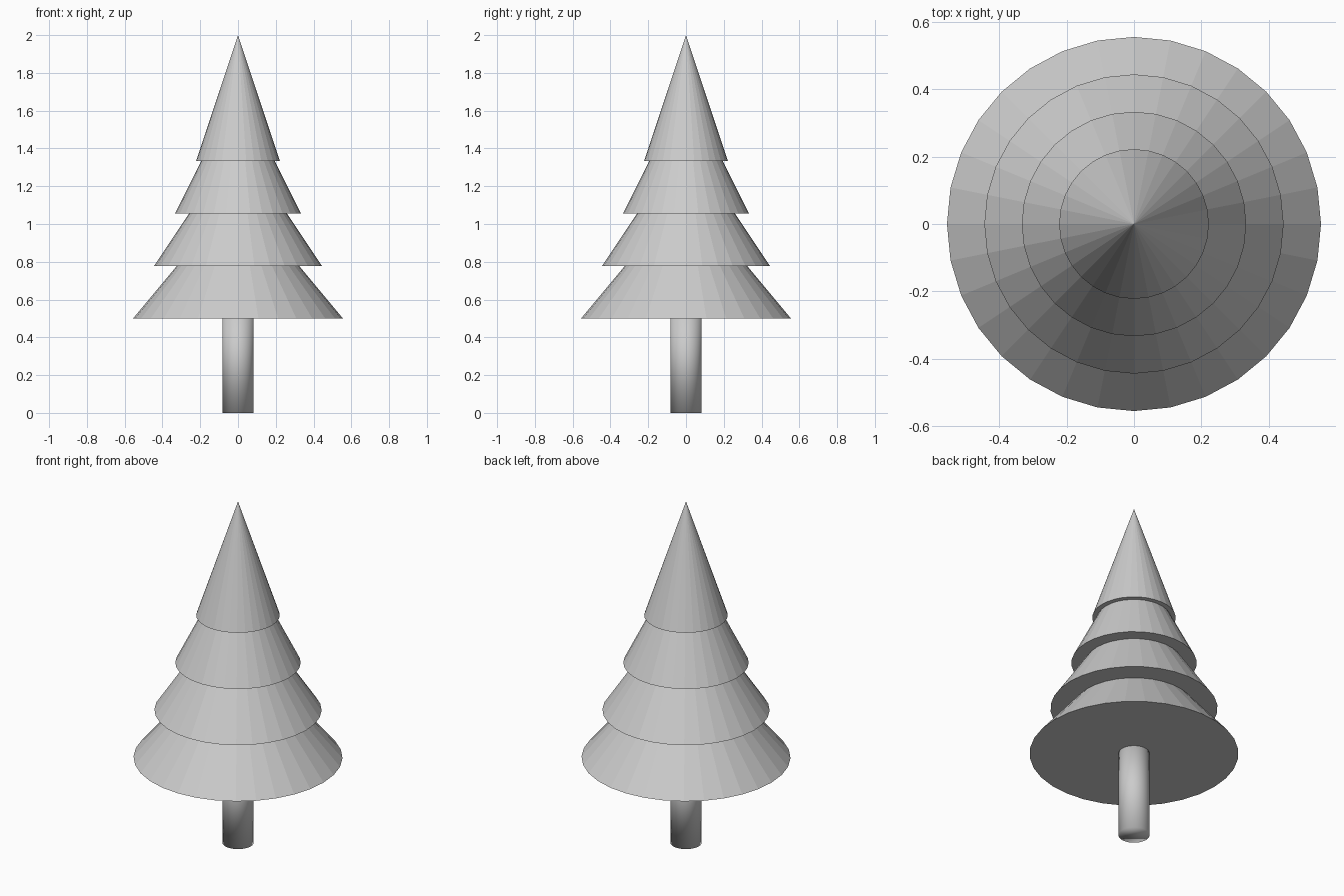
import bpy

if "Cube" in bpy.data.objects:
    bpy.data.objects.remove(bpy.data.objects["Cube"])

U = 2 / 3.6          # base radius of the widest tier
SIDES = 32
TIER_HEIGHT = 1.2 * U
FIRST_TIER = 0.9 * U
TIER_STEP = 0.5 * U

# Trunk: smooth cylinder running a little way into the lowest tier
trunk_height = U
bpy.ops.mesh.primitive_cylinder_add(vertices=SIDES, radius=0.15 * U, depth=trunk_height,
                                    location=(0, 0, trunk_height / 2))
trunk = bpy.context.object
trunk.name = "trunk"
bpy.ops.object.shade_smooth()

# Foliage: four overlapping flat-shaded cones, each narrower than the one below
for i in range(4):
    base = FIRST_TIER + i * TIER_STEP
    bpy.ops.mesh.primitive_cone_add(vertices=SIDES, radius1=(1 - 0.2 * i) * U, radius2=0,
                                    depth=TIER_HEIGHT,
                                    location=(0, 0, base + TIER_HEIGHT / 2))
    bpy.context.object.name = f"foliage_tier_{i + 1}"
